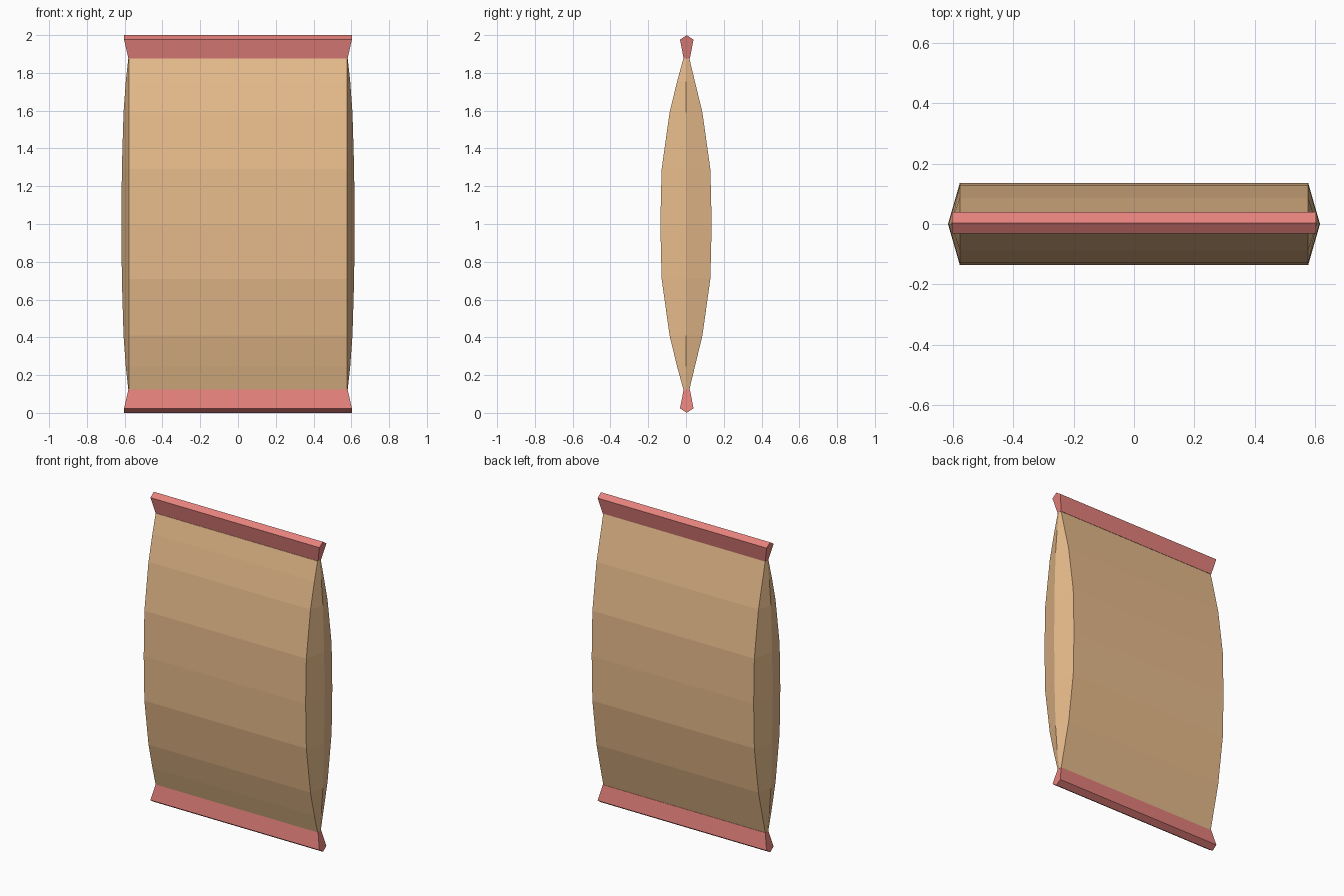
import bpy, bmesh

if "Cube" in bpy.data.objects:
    bpy.data.objects.remove(bpy.data.objects["Cube"])


def material(name, color):
    m = bpy.data.materials.new(name)
    m.diffuse_color = color
    m.use_nodes = True
    m.node_tree.nodes["Principled BSDF"].inputs["Base Color"].default_value = m.diffuse_color
    return m


def loft(name, rings, mat):
    """Skin a stack of closed rings and cap both ends."""
    bm = bmesh.new()
    loops = [[bm.verts.new(p) for p in ring] for ring in rings]
    n = len(loops[0])
    for a, b in zip(loops, loops[1:]):
        for i in range(n):
            j = (i + 1) % n
            bm.faces.new((a[i], a[j], b[j], b[i]))
    bm.faces.new(loops[0][::-1])
    bm.faces.new(loops[-1])
    bmesh.ops.recalc_face_normals(bm, faces=bm.faces[:])
    mesh = bpy.data.meshes.new(name)
    bm.to_mesh(mesh)
    bm.free()
    mesh.materials.append(mat)
    ob = bpy.data.objects.new(name, mesh)
    bpy.context.collection.objects.link(ob)
    return ob


orange = material("wrapper_orange", (0.80, 0.50, 0.26, 1))
red = material("seal_red", (0.78, 0.22, 0.20, 1))

# Puffed pouch: (distance from mid height, half thickness, side ridge x)
half = [(0.0, 0.136, 0.617), (0.29, 0.129, 0.615), (0.59, 0.087, 0.606),
        (0.755, 0.047, 0.594), (0.875, 0.016, 0.581)]
stations = [(1 - d, t, x) for d, t, x in reversed(half)]
stations += [(1 + d, t, x) for d, t, x in half[1:]]
W = 0.578
rings = []
for z, t, x in stations:
    c = 0.002 if t < 0.03 else 0.0
    rings.append([(-W, c - t, z), (W, c - t, z), (x, c, z),
                  (W, c + t, z), (-W, c + t, z), (-x, c, z)])
loft("pouch_body", rings, orange)

# Flared crimp seals with a ridged outer edge, top and bottom
C = 0.004
for name, s in (("top_seal", 1), ("bottom_seal", -1)):
    def section(side):
        profile = [(-0.016, 0.875, 0.58), (-0.036, 0.976, 0.603), (0, 1.0, 0.604),
                   (0.036, 0.976, 0.603), (0.016, 0.875, 0.58)]
        return [(side * x, C + y, 1 + s * d) for y, d, x in profile]
    loft(name, [section(-1), section(1)], red)
